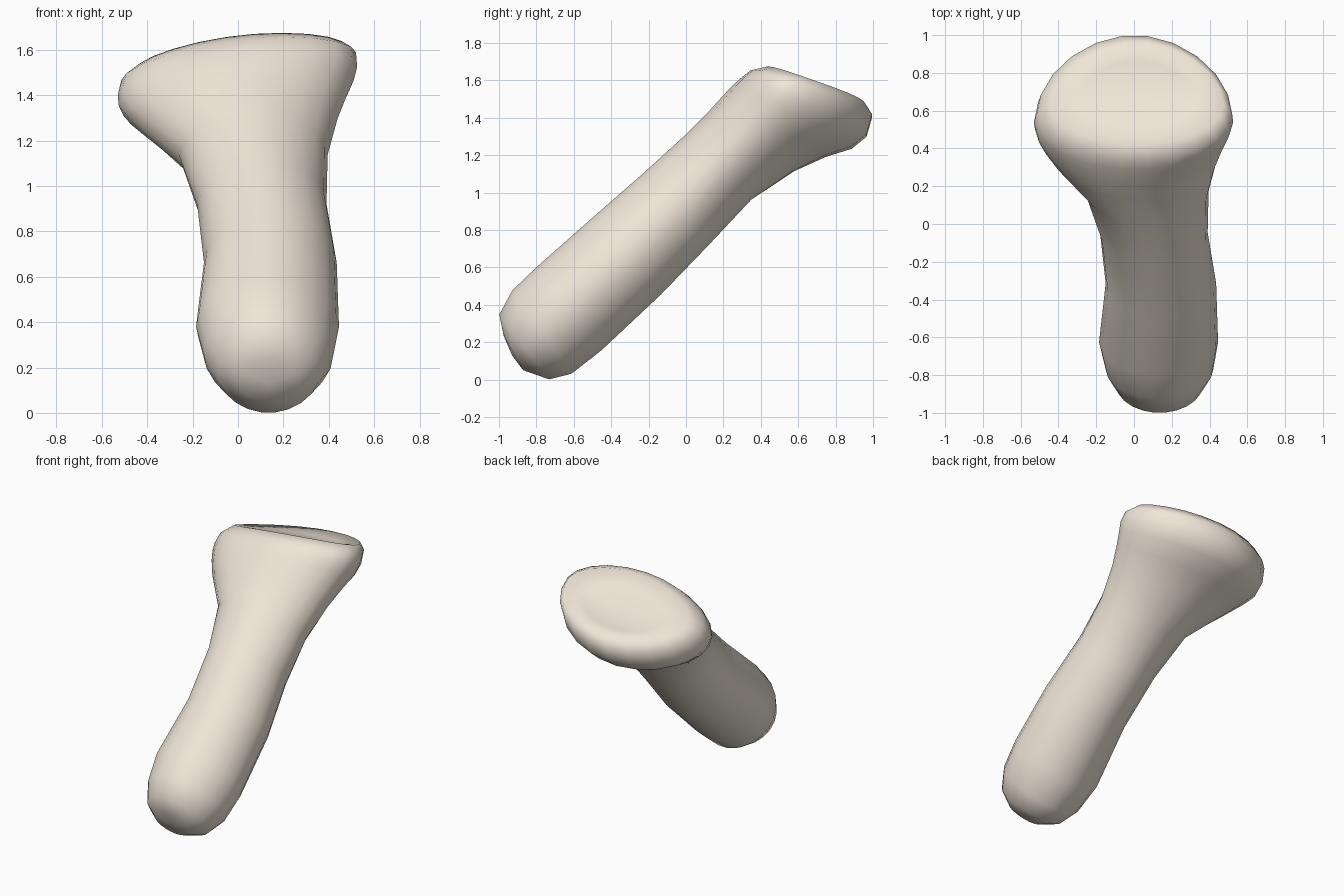
import bpy, bmesh, math

SIDES = 22
POWER = 1.05
# Sections along the shaft:
# upper y, upper z, lower y, lower z, x min, x max, forward skew, sideways tilt
SECTIONS = [
    (-0.975, 0.235, -0.87, 0.05, 0.00, 0.27, 0, 0),
    (-1.00, 0.35, -0.73, 0.00, -0.09, 0.36, 0, 0),
    (-0.93, 0.48, -0.61, 0.03, -0.15, 0.42, 0, 0),
    (-0.80, 0.605, -0.45, 0.155, -0.185, 0.445, 0, 0),
    (-0.50, 0.87, -0.13, 0.455, -0.15, 0.435, 0, 0),
    (-0.22, 1.115, 0.13, 0.725, -0.18, 0.39, 0, 0),
    (0.00, 1.315, 0.35, 0.96, -0.26, 0.395, 0, 0),
    (0.13, 1.445, 0.58, 1.115, -0.42, 0.44, 0.05, 0.05),
    (0.20, 1.52, 0.75, 1.195, -0.49, 0.48, 0.12, 0.09),
    (0.25, 1.57, 0.89, 1.24, -0.525, 0.51, 0.2, 0.11),
    (0.29, 1.605, 0.97, 1.305, -0.53, 0.525, 0.27, 0.12),
    (0.34, 1.645, 1.00, 1.41, -0.515, 0.52, 0.27, 0.12),
    (0.42, 1.665, 0.955, 1.48, -0.45, 0.475, 0.2, 0.11),
    (0.52, 1.61, 0.86, 1.475, -0.29, 0.32, 0.1, 0.08),
]


def shaped(c):
    return math.copysign(abs(c) ** POWER, c)


def ring(bm, s):
    uy, uz, ly, lz, x0, x1, skew, tilt = s
    verts = []
    for i in range(SIDES):
        a = 2 * math.pi * i / SIDES
        c, d = shaped(math.cos(a)), shaped(math.sin(a))
        d += skew * (1 - abs(d) ** 1.3)
        dx = c * (x1 - x0) / 2
        verts.append(bm.verts.new(((x0 + x1) / 2 + dx,
                                   (uy + ly) / 2 + d * (uy - ly) / 2,
                                   (uz + lz) / 2 + d * (uz - lz) / 2 + tilt * (dx - dx * dx))))
    return verts


# Shaft and flared head in one loft
bm = bmesh.new()
rings = [ring(bm, s) for s in SECTIONS]
for a, b in zip(rings, rings[1:]):
    for i in range(SIDES):
        j = (i + 1) % SIDES
        bm.faces.new((a[i], a[j], b[j], b[i]))

# Rounded foot and shallow dished top
for loop, tip in ((rings[0], (0.14, -0.93, 0.13)), (rings[-1], (0.02, 0.68, 1.535))):
    v = bm.verts.new(tip)
    for i in range(SIDES):
        bm.faces.new((loop[i], loop[(i + 1) % SIDES], v))

bmesh.ops.recalc_face_normals(bm, faces=bm.faces)
for f in bm.faces:
    f.smooth = True
mesh = bpy.data.meshes.new("bone")
bm.to_mesh(mesh)
bm.free()
bone = bpy.data.objects.new("bone", mesh)
bpy.context.collection.objects.link(bone)

# Warm ivory colour
mat = bpy.data.materials.new("ivory")
mat.diffuse_color = (0.87, 0.79, 0.69, 1)
mesh.materials.append(mat)
